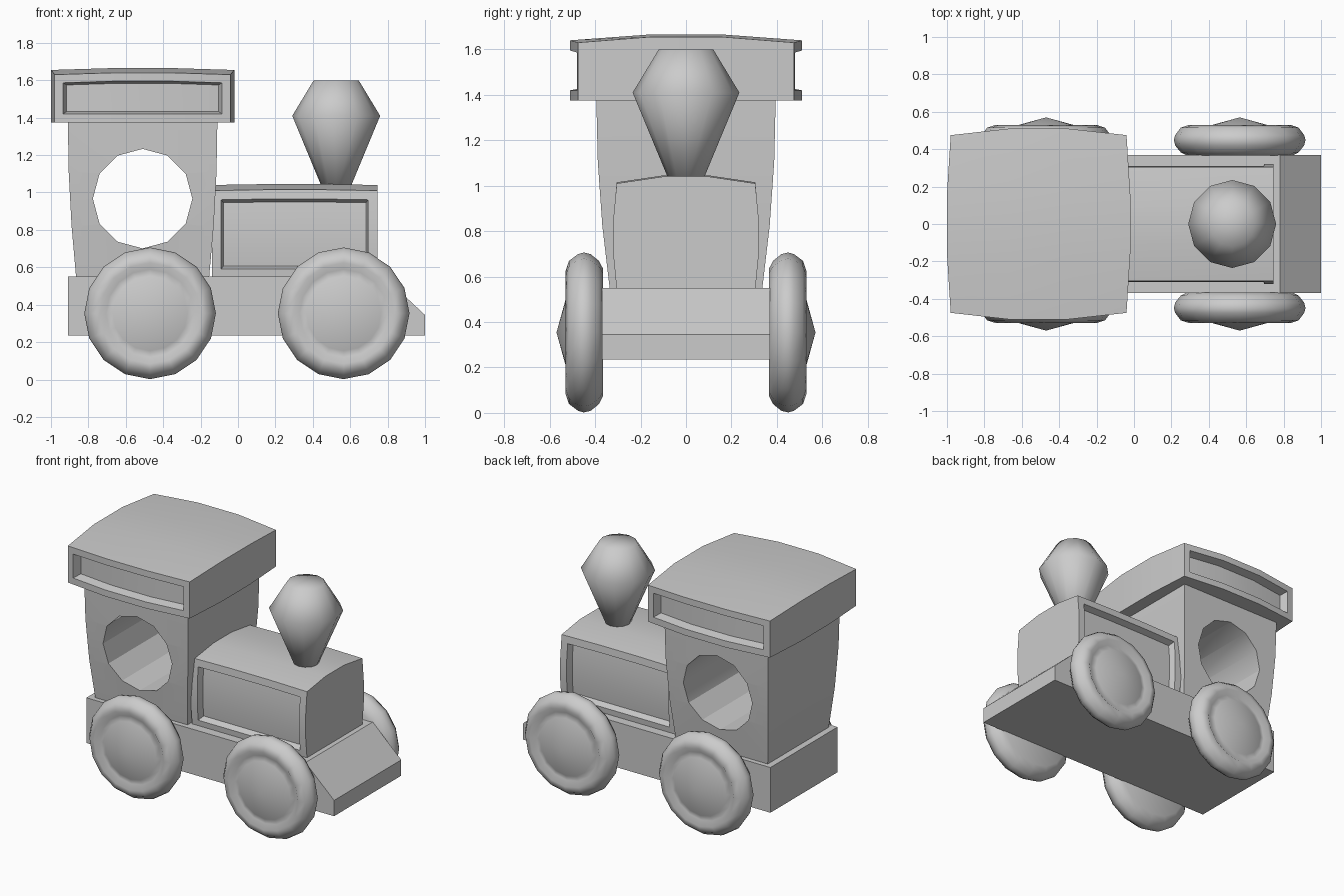
import bpy, bmesh
from math import radians, tau
from mathutils import Matrix

if "Cube" in bpy.data.objects:
    bpy.data.objects.remove(bpy.data.objects["Cube"])


def finish(bm, name, angle):
    bmesh.ops.recalc_face_normals(bm, faces=bm.faces[:])
    me = bpy.data.meshes.new(name)
    bm.to_mesh(me)
    bm.free()
    ob = bpy.data.objects.new(name, me)
    bpy.context.collection.objects.link(ob)
    smooth(ob, angle)
    return ob


def smooth(ob, angle):
    bpy.ops.object.select_all(action='DESELECT')
    bpy.context.view_layer.objects.active = ob
    ob.select_set(True)
    bpy.ops.object.shade_smooth_by_angle(angle=radians(angle))


def lathe(name, profile, sides, matrix, angle):
    bm = bmesh.new()
    vs = [bm.verts.new((r, 0, h)) for r, h in profile]
    es = [bm.edges.new(p) for p in zip(vs, vs[1:])]
    bmesh.ops.spin(bm, geom=vs + es, cent=(0, 0, 0), axis=(0, 0, 1),
                   angle=tau, steps=sides)
    bmesh.ops.remove_doubles(bm, verts=bm.verts[:], dist=1e-4)
    bm.transform(matrix)
    return finish(bm, name, angle)


def shaped_box(name, shape, frame=0, depth=0, angle=45):
    """Subdivided box reshaped by a function, with optional recessed side panels."""
    bm = bmesh.new()
    bmesh.ops.create_cube(bm, size=2)
    bmesh.ops.subdivide_edges(bm, edges=bm.edges[:], cuts=2, use_grid_fill=True)
    bm.normal_update()
    sides = [[f for f in bm.faces if f.normal.y * s > 0.9] for s in (-1, 1)]
    for v in bm.verts:
        v.co = shape(*v.co)
    bm.normal_update()
    if frame:
        for faces in sides:
            bmesh.ops.inset_region(bm, faces=faces, thickness=frame, use_even_offset=True)
            bmesh.ops.inset_region(bm, faces=faces, thickness=0.012, depth=-depth,
                                   use_even_offset=True)
    return finish(bm, name, angle)


def bulge(a):
    return (1 - a * a) * 9 / 8


# Chassis with sloping nose
bm = bmesh.new()
outline = [(-0.91, 0.235), (1.0, 0.235), (1.0, 0.345), (0.78, 0.55), (-0.91, 0.55)]
face = bm.faces.new([bm.verts.new((x, -0.37, z)) for x, z in outline])
ext = bmesh.ops.extrude_face_region(bm, geom=[face])
bmesh.ops.translate(bm, vec=(0, 0.74, 0),
                    verts=[g for g in ext['geom'] if isinstance(g, bmesh.types.BMVert)])
finish(bm, "chassis", 30)


# Boiler with recessed sides
def boiler_shape(x, y, z):
    top = 1.01 + 0.03 * bulge(y) + 0.005 * bulge(x)
    return (0.303 + 0.443 * x, y * (0.305 + 0.015 * bulge(z)),
            0.54 + (top - 0.54) * (z + 1) / 2)


shaped_box("boiler", boiler_shape, 0.05, 0.045)


# Cab, flaring upward
def cab_shape(x, y, z):
    f = 1 - ((1 - z) / 2) ** 2
    return (-0.51 + x * (0.355 + 0.045 * f), y * (0.335 + 0.06 * f), 0.965 + 0.425 * z)


cab = shaped_box("cab", cab_shape)

# Round window cut through the cab
bpy.ops.mesh.primitive_cylinder_add(vertices=12, radius=0.266, depth=1.2,
                                    location=(-0.51, 0, 0.967),
                                    rotation=(radians(90), 0, 0))
cutter = bpy.context.object
cutter.name = "window_cutter"
cutter.hide_render = True
mod = cab.modifiers.new("window", 'BOOLEAN')
mod.object = cutter
mod.operation = 'DIFFERENCE'
mod.solver = 'EXACT'
bpy.context.view_layer.objects.active = cab
bpy.ops.object.modifier_apply(modifier=mod.name)
bpy.data.objects.remove(cutter)
smooth(cab, 45)


# Curved roof with recessed sides
def roof_shape(x, y, z):
    top = 1.63 + 0.01 * bulge(x) + 0.025 * bulge(y)
    return (-0.51 + x * (0.47 + 0.02 * bulge(y)), y * (0.475 + 0.035 * bulge(x)),
            1.375 + (top - 1.375) * (z + 1) / 2)


shaped_box("roof", roof_shape, 0.045, 0.06)

# Chimney
lathe("chimney", [(0, 1.0), (0.065, 1.0), (0.235, 1.41), (0.12, 1.6), (0, 1.6)], 12,
      Matrix.Translation((0.525, 0, 0)), 70)

# Wheels: rounded tyre around a shallow conical hub
wheel = [(0, 0.57), (0.2, 0.515), (0.235, 0.505), (0.27, 0.53), (0.315, 0.515),
         (0.345, 0.475), (0.352, 0.45), (0.345, 0.42), (0.315, 0.383), (0.28, 0.365), (0, 0.365)]
for end, x in (("rear", -0.47), ("front", 0.565)):
    for side, s in (("right", -1), ("left", 1)):
        lathe(f"{end}_{side}_wheel", wheel, 16,
              Matrix.Translation((x, 0, 0.354)) @ Matrix.Rotation(radians(-90 * s), 4, 'X'), 65)
